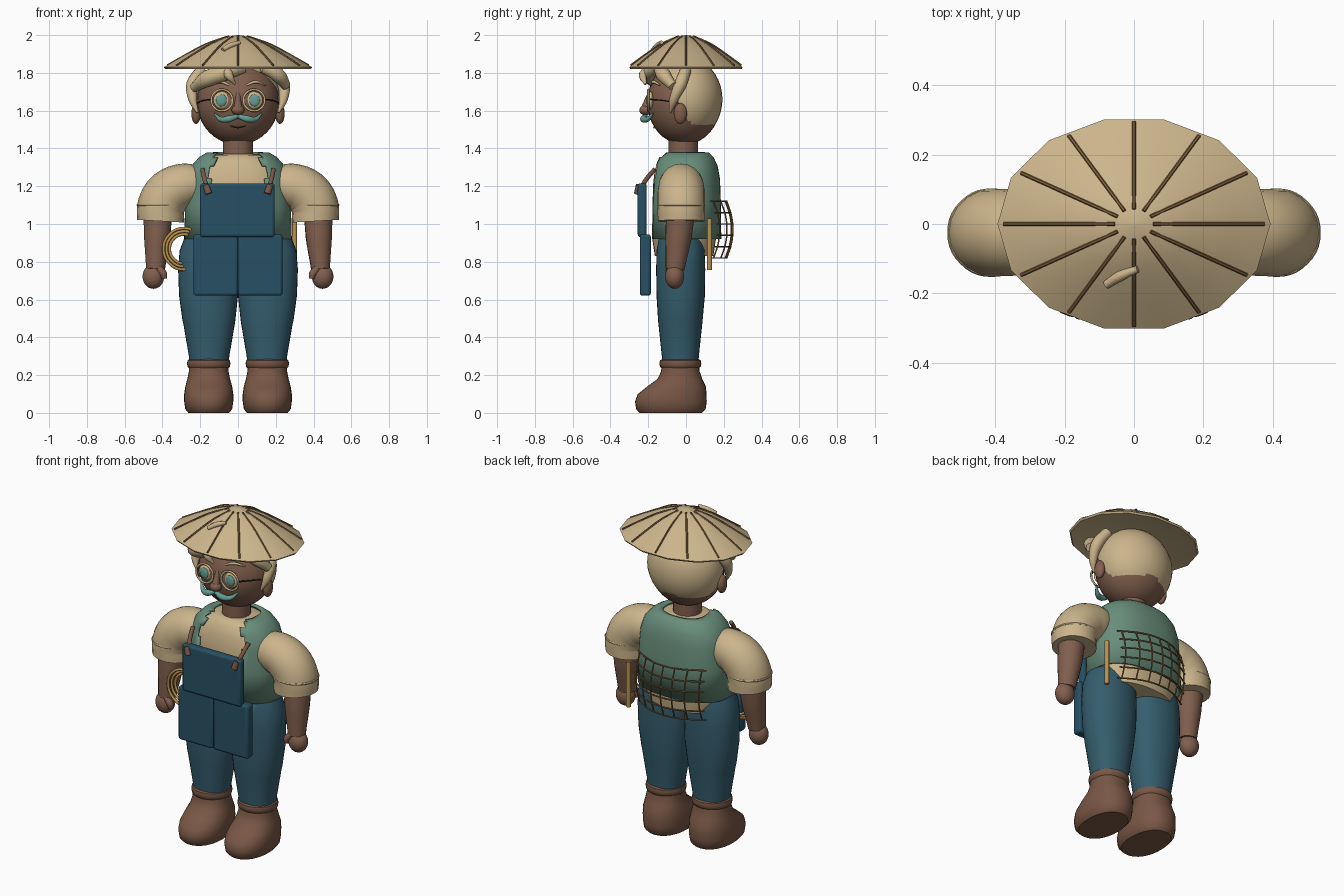
import bpy, bmesh, math
from math import sin, cos, pi
from mathutils import Vector

cube = bpy.data.objects.get("Cube")
if cube:
    bpy.data.objects.remove(cube, do_unlink=True)


def material(name, *rgb):
    m = bpy.data.materials.new(name)
    m.use_nodes = True
    m.diffuse_color = (*rgb, 1)
    m.node_tree.nodes["Principled BSDF"].inputs["Base Color"].default_value = (*rgb, 1)
    return m


TAN = material("straw tan", .60, .46, .26)
SKIN = material("brown skin", .22, .115, .075)
BOOT = material("boot leather", .19, .095, .06)
DENIM = material("denim blue", .035, .11, .155)
BIB = material("dark denim", .02, .08, .125)
SAGE = material("sage green", .14, .27, .20)
TEAL = material("pale teal", .13, .34, .30)
GOLD = material("golden rope", .50, .29, .08)
TWINE = material("twine brown", .22, .12, .045)
DARK = material("dark brown", .03, .015, .01)


def finish(ob, mat, angle=40):
    ob.data.materials.append(mat)
    bpy.ops.object.select_all(action='DESELECT')
    ob.select_set(True)
    bpy.context.view_layer.objects.active = ob
    bpy.ops.object.shade_smooth_by_angle(angle=math.radians(angle))
    return ob


def from_bmesh(name, bm, mat, angle=40):
    bmesh.ops.recalc_face_normals(bm, faces=bm.faces[:])
    me = bpy.data.meshes.new(name)
    bm.to_mesh(me)
    bm.free()
    ob = bpy.data.objects.new(name, me)
    bpy.context.collection.objects.link(ob)
    return finish(ob, mat, angle)


def loft(name, rings, mat, n=32, power=2.0, drop=None, cap=True):
    """Skin through level rings of (z, centre x, centre y, radius x, radius y)."""
    bm = bmesh.new()
    curve = lambda v: math.copysign(abs(v) ** (2 / power), v)
    loops = []
    for z, cx, cy, rx, ry in rings:
        loops.append([bm.verts.new((cx + rx * curve(cos(2 * pi * i / n)),
                                    cy + ry * curve(sin(2 * pi * i / n)), z)) for i in range(n)])
    for a, b in zip(loops, loops[1:]):
        for i in range(n):
            j = (i + 1) % n
            bm.faces.new((a[i], a[j], b[j], b[i]))
    if cap:
        bm.faces.new(loops[0])
        bm.faces.new(loops[-1])
    if drop:
        gone = [f for f in bm.faces if drop(f.calc_center_median())]
        bmesh.ops.delete(bm, geom=gone, context='FACES')
    return from_bmesh(name, bm, mat)


def ball(name, loc, radii, mat, cuts=()):
    bm = bmesh.new()
    bmesh.ops.create_uvsphere(bm, u_segments=32, v_segments=20, radius=1)
    for v in bm.verts:
        v.co = Vector(loc) + Vector(a * b for a, b in zip(v.co, radii))
    for co, no in cuts:
        bmesh.ops.bisect_plane(bm, geom=bm.verts[:] + bm.edges[:] + bm.faces[:],
                               plane_co=co, plane_no=no, clear_outer=True)
    return from_bmesh(name, bm, mat, 60)


def tube(name, pts, radii, mat, cyclic=False, res=4, steps=5):
    """Round tube through points, with one radius or one for each point."""
    cu = bpy.data.curves.new(name, 'CURVE')
    cu.dimensions = '3D'
    cu.bevel_depth, cu.bevel_resolution = 1, res
    cu.resolution_u, cu.use_fill_caps = steps, True
    sp = cu.splines.new('BEZIER')
    sp.bezier_points.add(len(pts) - 1)
    sp.use_cyclic_u = cyclic
    for i, (bp, p) in enumerate(zip(sp.bezier_points, pts)):
        bp.co = p
        bp.handle_left_type = bp.handle_right_type = 'AUTO'
        bp.radius = radii[i] if isinstance(radii, (list, tuple)) else radii
    tmp = bpy.data.objects.new(name + " path", cu)
    bpy.context.collection.objects.link(tmp)
    bpy.context.view_layer.update()
    me = bpy.data.meshes.new_from_object(tmp.evaluated_get(bpy.context.evaluated_depsgraph_get()))
    bpy.data.objects.remove(tmp, do_unlink=True)
    me.materials.clear()
    ob = bpy.data.objects.new(name, me)
    bpy.context.collection.objects.link(ob)
    return finish(ob, mat, 50)


def hoop(name, c, r, thick, mat):
    return tube(name, [(c[0] + r * cos(k * pi / 4), c[1], c[2] + r * sin(k * pi / 4))
                       for k in range(8)], thick, mat, cyclic=True, res=2)


def box(name, loc, size, mat, bevel):
    bm = bmesh.new()
    bmesh.ops.create_cube(bm, size=1)
    for v in bm.verts:
        v.co = Vector(loc) + Vector(a * b for a, b in zip(v.co, size))
    ob = from_bmesh(name, bm, mat)
    mod = ob.modifiers.new("soft edges", 'BEVEL')
    mod.width, mod.segments = bevel, 3
    return ob


# Straw hat with ribs
Q = .784
profile = [(.20, 1.85), (.385, 1.82), (.393, 1.83), (.29, 1.89), (.175, 1.95), (.09, 1.984), (.006, 2.0)]
loft("hat", [(z, 0, 0, r, r * Q) for r, z in profile], TAN, n=14)
for k in range(12):
    a = k * pi / 6
    tube("hat_rib", [(r * cos(a), r * Q * sin(a), z) for r, z in
                     ((.055, 1.993), (.175, 1.95), (.28, 1.894), (.375, 1.84))], .0055, TWINE, res=1)
tube("stray_lock", [(-.08, -.175, 1.922), (-.04, -.15, 1.945), (.01, -.13, 1.962)], [.012, .015, .01], TAN)

# Head, neck and hair
loft("neck", [(1.33, 0, -.015, .08, .078), (1.48, 0, -.015, .08, .078)], SKIN)
ball("head", (0, -.01, 1.645), (.217, .195, .225), SKIN)
ball("hair_cap", (0, -.003, 1.66), (.226, .196, .225), TAN,
     [((0, 0, 1.51), (0, 0, -1)), ((0, .03, 1.51), (0, -2, -1))])
tube("swept_fringe", [(.03, -.15, 1.83), (-.07, -.19, 1.80), (-.16, -.17, 1.77), (-.235, -.1, 1.72)],
     [.03, .042, .045, .025], TAN)
tube("forelock", [(-.06, -.18, 1.82), (-.05, -.225, 1.79), (-.015, -.215, 1.74)], [.025, .025, .006], TAN)
tube("temple_curl", [(.13, -.14, 1.83), (.21, -.12, 1.79), (.255, -.07, 1.73)], [.03, .04, .025], TAN)
for s in (-1, 1):
    tube("side_lock", [(s * .19, 0, 1.82), (s * .24, -.03, 1.74), (s * .24, -.065, 1.66),
                       (s * .215, -.085, 1.59)], [.03, .034, .024, .006], TAN)
    ball("ear", (s * .222, -.03, 1.585), (.025, .035, .055), SKIN)

# Face
tube("nose_bridge", [(0, -.19, 1.69), (0, -.205, 1.65), (0, -.215, 1.605)], [.012, .017, .026], SKIN)
ball("nose_tip", (0, -.215, 1.603), (.034, .032, .027), SKIN)
tube("mouth", [(-.065, -.158, 1.53), (0, -.17, 1.51), (.065, -.158, 1.53)], .004, DARK, res=1)
for s in (-1, 1):
    ball("eye", (s * .085, -.187, 1.655), (.046, .016, .046), TAN)
    ball("iris", (s * .088, -.2, 1.655), (.028, .01, .032), TEAL)
    hoop("spectacle_rim", (s * .085, -.2, 1.655), .056, .006, TAN)
    tube("spectacle_arm", [(s * .14, -.19, 1.66), (s * .18, -.13, 1.655), (s * .218, -.04, 1.64)], .004, DARK, res=1)
    tube("eyebrow", [(s * .045, -.182, 1.735), (s * .09, -.173, 1.752), (s * .145, -.138, 1.735)],
         [.005, .009, .004], TAN)
    tube("moustache", [(0, -.215, 1.572), (s * .05, -.225, 1.556), (s * .09, -.205, 1.554),
                       (s * .125, -.175, 1.585)], [.012, .018, .014, .004], TEAL)

# Shirt and open vest
loft("shirt", [(.83, 0, -.01, .22, .155), (.93, 0, -.01, .262, .17), (1.2, 0, -.005, .255, .17),
               (1.29, 0, -.005, .23, .16), (1.34, 0, -.005, .18, .135), (1.365, 0, -.01, .13, .11),
               (1.37, 0, -.015, .08, .08)], TAN, power=2.4)


def vest_opening(c):
    return c.y < -.02 and abs(c.x) < (.155 if c.z < 1.33 else .12)


vest = loft("vest", [(.92, 0, -.005, .285, .192), (1.1, 0, -.005, .28, .19), (1.24, 0, -.005, .267, .185),
                     (1.31, 0, -.005, .245, .172), (1.355, 0, -.005, .205, .15), (1.378, 0, -.005, .165, .125),
                     (1.38, 0, -.005, .13, .105)], SAGE, n=64, power=2.4, drop=vest_opening, cap=False)
solid = vest.modifiers.new("cloth thickness", 'SOLIDIFY')
solid.thickness = .012

# Arms, legs and boots
for s in (-1, 1):
    tube("sleeve", [(s * .20, -.025, 1.205), (s * .28, -.025, 1.203), (s * .36, -.025, 1.168),
                    (s * .405, -.025, 1.10), (s * .41, -.025, 1.015)],
         [.10, .118, .125, .126, .124], TAN, res=8, steps=6)
    hoop_ring = [(s * .41 + .121 * cos(k * pi / 4), -.025 + .121 * sin(k * pi / 4), 1.1) for k in range(8)]
    tube("sleeve_hem", hoop_ring, .0065, TAN, cyclic=True, res=1)
    tube("forearm", [(s * .425, -.03, 1.05), (s * .428, -.04, .93), (s * .437, -.058, .76)],
         [.076, .07, .05], SKIN, res=6)
    ball("hand", (s * .448, -.06, .722), (.057, .05, .065), SKIN)
    tube("thumb", [(s * .42, -.085, .765), (s * .395, -.09, .735), (s * .39, -.09, .71)], [.02, .02, .014], SKIN)
    leg = [(.2, .155, -.03, .098, .092), (.3, .153, -.03, .107, .098), (.47, .153, -.03, .136, .116),
           (.49, .154, -.03, .14, .118), (.62, .156, -.028, .156, .128), (.76, .157, -.028, .16, .13),
           (.86, .154, -.028, .155, .128), (.92, .148, -.028, .138, .118), (.945, .14, -.028, .1, .09)]
    loft("trouser_leg", [(z, s * x, y, a, b) for z, x, y, a, b in leg], DENIM, power=2.2)
    boot = [(0, -.08, .108, .165), (.02, -.08, .124, .184), (.06, -.08, .13, .19), (.1, -.073, .13, .182),
            (.14, -.05, .124, .155), (.18, -.032, .113, .118), (.22, -.03, .105, .102), (.26, -.03, .103, .098)]
    loft("boot", [(z, s * .155, y, a, b) for z, y, a, b in boot], BOOT, power=2.2)
    cuff = [(.236, .103), (.244, .112), (.262, .115), (.278, .112), (.285, .1)]
    loft("boot_cuff", [(z, s * .155, -.03, r, r - .004) for z, r in cuff], BOOT)

# Bib, pouch panels and toggles
box("bib", (-.003, -.232, 1.073), (.395, .048, .285), BIB, .015)
for s in (-1, 1):
    box("pouch_panel", (s * .118, -.215, .783), (.235, .058, .325), BIB, .014)
    tube("bib_cord", [(s * .188, -.165, 1.29), (s * .18, -.2, 1.25), (s * .165, -.24, 1.19)], .012, BOOT)
    tube("bib_toggle", [(s * .17, -.248, 1.205), (s * .155, -.258, 1.16)], .018, BOOT)

# Rope coil, flute and net
for k in range(3):
    hoop("rope_coil", (-.285, -.11 + .012 * k, .868), .109 - .016 * k, .008, GOLD)
tube("flute", [(.3, .125, .757), (.3, .125, 1.03)], .013, GOLD)


def net_point(u, v):
    return (.21 * u, .248 - .07 * u * u - .032 * v * v, .97 + .15 * v)


for i in range(7):
    u = i / 3 - 1
    tube("net_upright", [net_point(u, k / 2 - 1) for k in range(5)], .0045, TWINE, res=1)
for j in range(6):
    v = j * .4 - 1
    tube("net_cross", [net_point(k * .55 - 1.1, v) for k in range(5)], .0045, TWINE, res=1)
